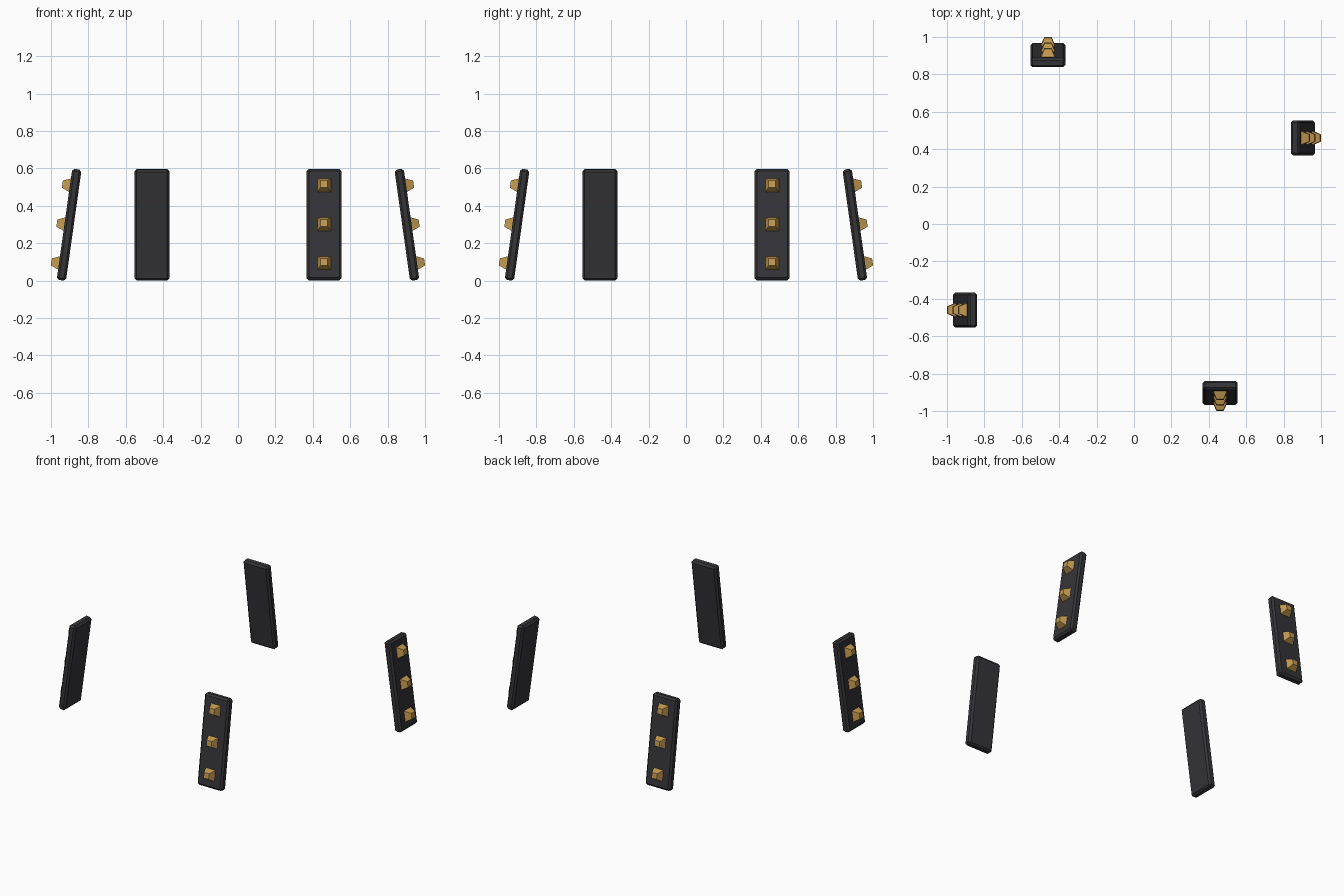
import bpy, bmesh
from math import radians, sqrt
from mathutils import Matrix

if "Cube" in bpy.data.objects:
    bpy.data.objects.remove(bpy.data.objects["Cube"])

LENGTH, WIDTH, THICK, CHAMFER = 0.60, 0.187, 0.05, 0.012
STUD_BASE, STUD_TIP, STUD_HEIGHT = 0.075, 0.038, 0.041
SIDES = ("right", "back", "left", "front")


def material(name, color):
    mat = bpy.data.materials.new(name)
    mat.diffuse_color = color
    mat.use_nodes = True
    mat.node_tree.nodes["Principled BSDF"].inputs["Base Color"].default_value = mat.diffuse_color
    return mat


def finish(bm, name, mat, matrix):
    bmesh.ops.recalc_face_normals(bm, faces=bm.faces[:])
    mesh = bpy.data.meshes.new(name)
    bm.to_mesh(mesh)
    bm.free()
    mesh.materials.append(mat)
    obj = bpy.data.objects.new(name, mesh)
    obj.matrix_world = matrix
    bpy.context.collection.objects.link(obj)
    return obj


def plate(name, mat, matrix):
    # upright slab with a single chamfer on every edge
    bm = bmesh.new()
    bmesh.ops.create_cube(bm, size=1, matrix=Matrix.Diagonal((THICK, WIDTH, LENGTH, 1)))
    bmesh.ops.bevel(bm, geom=bm.edges[:], offset=CHAMFER, segments=1, affect='EDGES')
    return finish(bm, name, mat, matrix)


def stud(name, mat, matrix):
    # square frustum pointing along local +x, its base set slightly into the plate
    sink = 0.003
    bm = bmesh.new()
    bmesh.ops.create_cube(bm, size=1)
    for v in bm.verts:
        outer = v.co.x > 0
        size = STUD_TIP if outer else STUD_BASE
        v.co = (STUD_HEIGHT if outer else -sink, v.co.y * size, v.co.z * size)
    return finish(bm, name, mat, matrix)


dark = material("dark_plate", (0.035, 0.035, 0.04, 1))
gold = material("gold_stud", (0.55, 0.32, 0.08, 1))

# four plates in a ring, each leaning inward at the top, studs facing outward
for i, side in enumerate(SIDES):
    frame = (Matrix.Rotation(radians(90 * i), 4, 'Z')
             @ Matrix.Translation((0.903, 0.46, 0.299))
             @ Matrix.Rotation(radians(-8), 4, 'Y'))
    plate(f"{side}_plate", dark, frame)
    for level, h in (("lower", -0.21), ("middle", 0), ("upper", 0.21)):
        stud(f"{side}_{level}_stud", gold, frame @ Matrix.Translation((THICK / 2, 0, h)))
